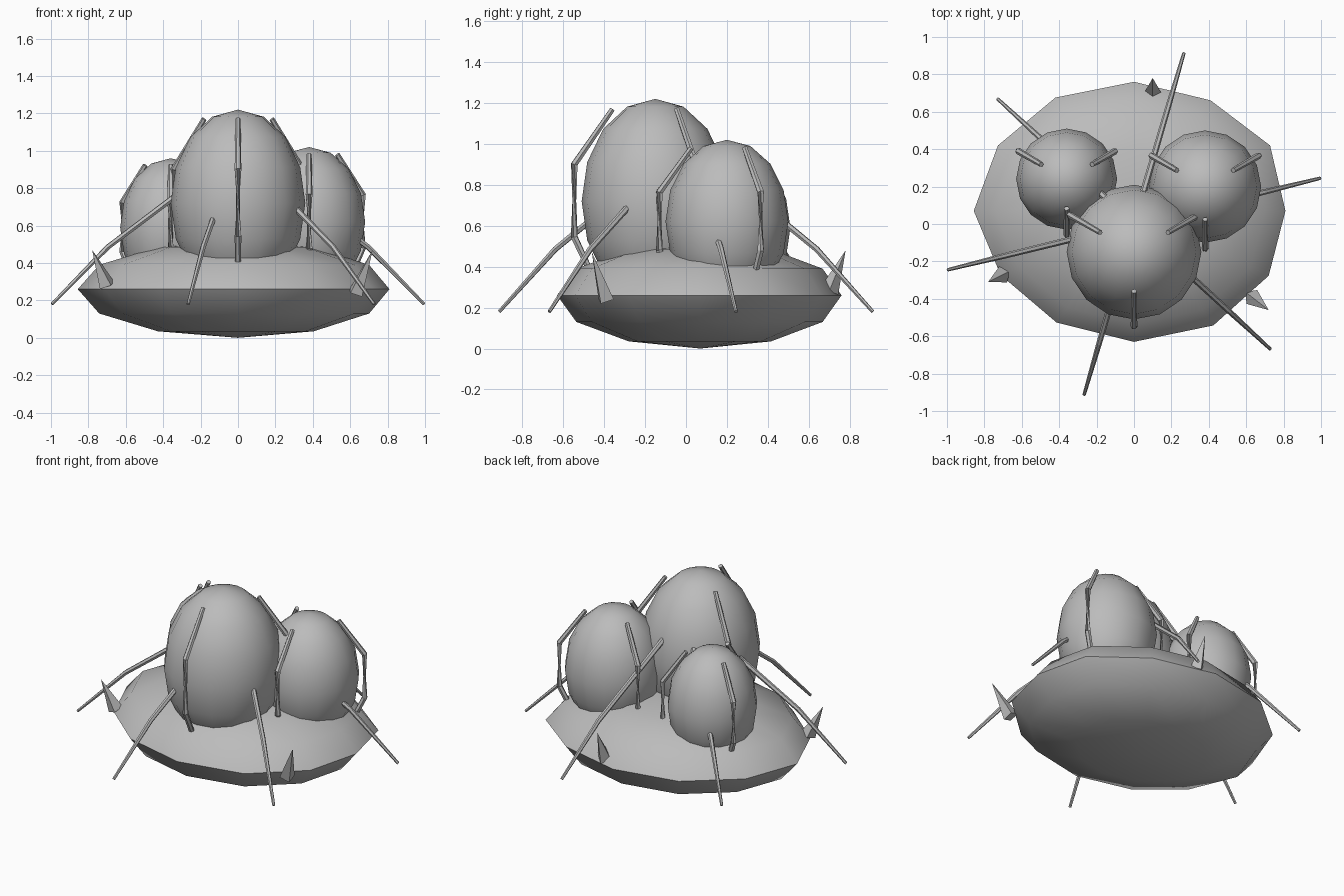
import bpy, bmesh, math
from mathutils import Vector

if "Cube" in bpy.data.objects:
    bpy.data.objects.remove(bpy.data.objects["Cube"])

stone = bpy.data.materials.new("stone_grey")
stone.diffuse_color = (0.5, 0.5, 0.5, 1)
stone.use_nodes = True
stone.node_tree.nodes["Principled BSDF"].inputs["Base Color"].default_value = stone.diffuse_color


def finish(obj, name):
    obj.name = name
    obj.data.materials.append(stone)
    return obj


def ellipsoid(name, centre, radii, segments, rings, wobble=None):
    """Sphere stretched to radii, with an optional width factor per segment."""
    bpy.ops.mesh.primitive_uv_sphere_add(segments=segments, ring_count=rings)
    obj = finish(bpy.context.object, name)
    for v in obj.data.vertices:
        k = 1.0
        if wobble:
            k = wobble[round(math.atan2(v.co.y, v.co.x) / math.tau * segments) % segments]
        v.co = Vector((v.co.x * radii[0] * k, v.co.y * radii[1] * k, v.co.z * radii[2]))
    obj.location = centre
    bpy.ops.object.shade_smooth_by_angle(angle=math.radians(35))
    return obj


def rod(name, points, radii):
    """Thin six-sided rod following a path."""
    bm = bmesh.new()
    pts = [Vector(p) for p in points]
    rings = []
    for i, p in enumerate(pts):
        d = (pts[min(i + 1, len(pts) - 1)] - pts[max(i - 1, 0)]).normalized()
        side = d.cross(Vector((0.03, 0.02, 1))).normalized()
        up = side.cross(d)
        rings.append([bm.verts.new(p + radii[i] * (side * math.cos(a) + up * math.sin(a)))
                      for a in (math.tau * s / 6 for s in range(6))])
    for r0, r1 in zip(rings, rings[1:]):
        for s in range(6):
            t = (s + 1) % 6
            bm.faces.new((r0[s], r0[t], r1[t], r1[s]))
    bm.faces.new(rings[0])
    bm.faces.new(rings[-1])
    bmesh.ops.recalc_face_normals(bm, faces=bm.faces)
    mesh = bpy.data.meshes.new(name)
    bm.to_mesh(mesh)
    bm.free()
    obj = bpy.data.objects.new(name, mesh)
    bpy.context.collection.objects.link(obj)
    return finish(obj, name)


# Mound: squashed, slightly uneven low-poly dish
rim = [0.964, 1.0, 0.975, 0.986, 1.0, 1.0, 1.02, 0.98, 0.985, 1.0, 1.01, 0.99]
ellipsoid("mound", (0, 0.07, 0.26), (0.84, 0.70, 0.26), 12, 6, rim)

# Eggs, each held by three bent ribs
eggs = {"large": ((0, -0.15, 0.72), 0.36, 0.50),
        "right": ((0.38, 0.20, 0.62), 0.30, 0.40),
        "left": ((-0.36, 0.24, 0.59), 0.27, 0.37)}
rib_profile = [(0.58, 0.90), (1.10, 0.36), (1.10, -0.35), (0.86, -0.72)]
for label, (c, r, h) in eggs.items():
    ellipsoid(label + "_egg", c, (r, r, h), 16, 8)
    for n, deg in enumerate((-90, 30, 150), 1):
        a = math.radians(deg)
        path = [(c[0] + r * k * math.cos(a), c[1] + r * k * math.sin(a), c[2] + h * z)
                for k, z in rib_profile]
        rod(f"{label}_egg_rib_{n}", path, (0.014, 0.018, 0.018, 0.016))

# Tendrils: six tapering feelers spreading down and out
for n in range(6):
    a = math.radians(15 + 60 * n)
    path = [(1.03 * k * math.cos(a), 0.945 * k * math.sin(a), z)
            for k, z in ((0.12, 0.92), (0.70, 0.485), (1.0, 0.18))]
    rod(f"tendril_{n + 1}", path, (0.018, 0.015, 0.009))

# Spikes: small leaning pyramids on the rim
spikes = [((0.63, -0.39, 0.24), (0.72, -0.46, 0.47)),
          ((-0.70, -0.27, 0.28), (-0.78, -0.31, 0.47)),
          ((0.10, 0.70, 0.28), (0.10, 0.78, 0.48))]
for n, (base, tip) in enumerate(spikes, 1):
    base, tip = Vector(base), Vector(tip)
    d = tip - base
    bpy.ops.mesh.primitive_cone_add(vertices=4, radius1=0.047, depth=d.length,
                                    location=(base + tip) / 2,
                                    rotation=d.to_track_quat('Z', 'Y').to_euler())
    finish(bpy.context.object, f"spike_{n}")
